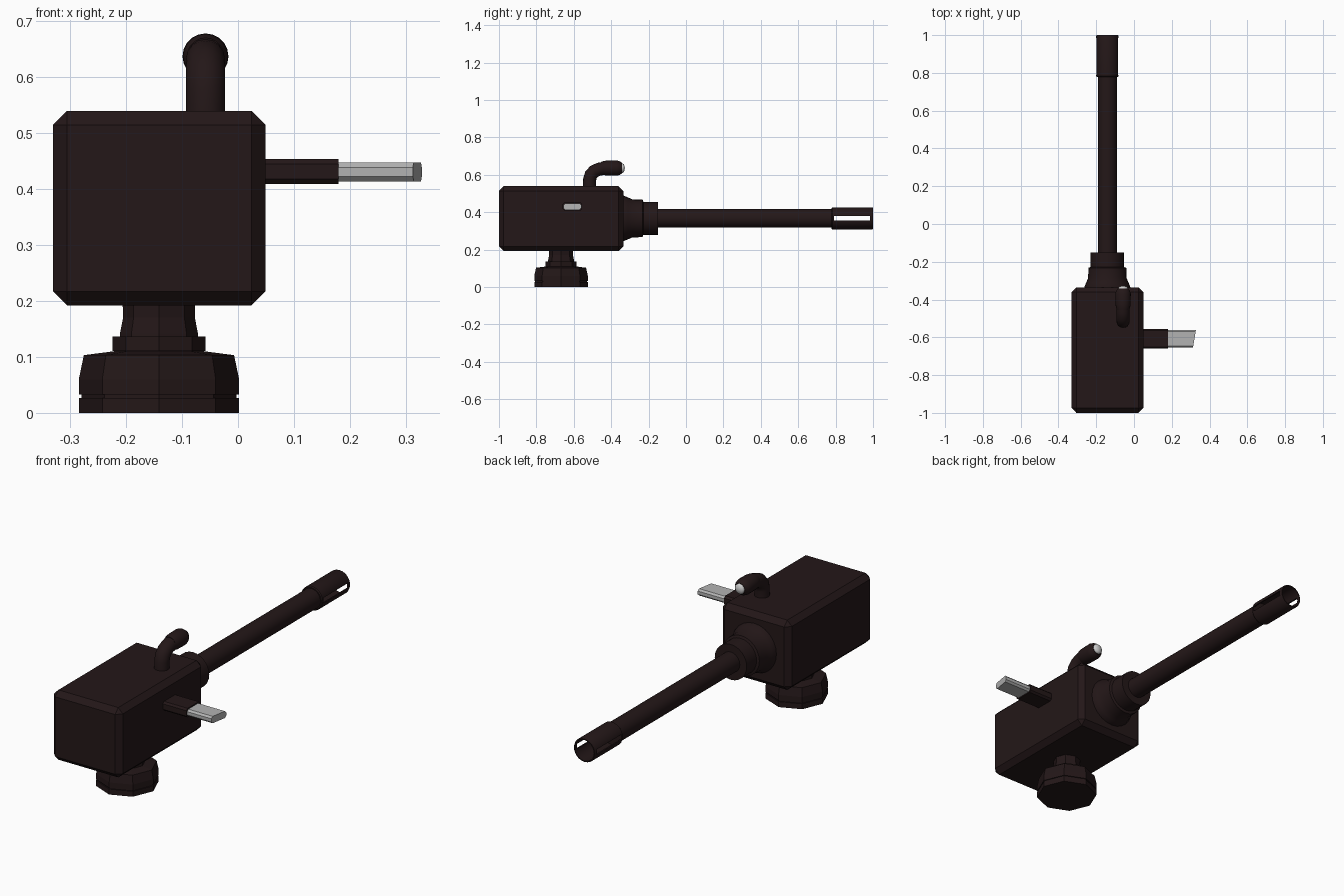
import bpy, bmesh, math
from mathutils import Vector, Matrix

if "Cube" in bpy.data.objects:
    bpy.data.objects.remove(bpy.data.objects["Cube"])

CX, CZ = -0.141, 0.367   # shared centre of body and barrel


def material(name, rgb):
    m = bpy.data.materials.new(name)
    m.diffuse_color = (*rgb, 1)
    m.use_nodes = True
    m.node_tree.nodes["Principled BSDF"].inputs["Base Color"].default_value = m.diffuse_color
    return m


DARK = material("dark_paint", (0.017, 0.0085, 0.009))


def finish(name, bm, mat=DARK, angle=None):
    bmesh.ops.recalc_face_normals(bm, faces=bm.faces)
    me = bpy.data.meshes.new(name)
    bm.to_mesh(me)
    bm.free()
    ob = bpy.data.objects.new(name, me)
    bpy.context.collection.objects.link(ob)
    if mat:
        me.materials.append(mat)
    if angle:
        bpy.ops.object.select_all(action='DESELECT')
        ob.select_set(True)
        bpy.context.view_layer.objects.active = ob
        bpy.ops.object.shade_smooth_by_angle(angle=math.radians(angle))
    return ob


def box(name, lo, hi, mat=DARK):
    lo, hi = Vector(lo), Vector(hi)
    bm = bmesh.new()
    bmesh.ops.create_cube(bm, size=1, matrix=Matrix.Translation((lo + hi) / 2) @ Matrix.Diagonal((*(hi - lo), 1)))
    return finish(name, bm, mat)


def lathe(name, profile, sides, origin, along_y=False, mat=DARK, angle=None):
    """Revolve (radius, height) pairs; radius 0 closes an end."""
    bm = bmesh.new()
    rings = []
    for r, h in profile:
        n = 1 if r == 0 else sides
        ring = []
        for i in range(n):
            a = 2 * math.pi * i / sides
            u, v = r * math.cos(a), r * math.sin(a)
            p = (u, h, v) if along_y else (u, v, h)
            ring.append(bm.verts.new(Vector(origin) + Vector(p)))
        rings.append(ring)
    for a, b in zip(rings, rings[1:]):
        for i in range(sides):
            j = (i + 1) % sides
            quad = [a[i % len(a)], a[j % len(a)], b[j % len(b)], b[i % len(b)]]
            bm.faces.new(list(dict.fromkeys(quad)))
    return finish(name, bm, mat, angle)


def flat_bar(name, x0, x1, y0, y1, z0, z1, chamfer, skew=0, mat=DARK):
    """Bar along x with chamfered long edges and an optional slanted tip."""
    c = chamfer
    section = [(y0 + c, z0), (y1 - c, z0), (y1, z0 + c), (y1, z1 - c),
               (y1 - c, z1), (y0 + c, z1), (y0, z1 - c), (y0, z0 + c)]
    bm = bmesh.new()
    a = [bm.verts.new((x0, y, z)) for y, z in section]
    b = [bm.verts.new((x1 - skew * (y1 - y) / (y1 - y0), y, z)) for y, z in section]
    for i in range(8):
        j = (i + 1) % 8
        bm.faces.new((a[i], a[j], b[j], b[i]))
    bm.faces.new(a)
    bm.faces.new(b)
    return finish(name, bm, mat)


# Chamfered body
body = box("body", (-0.33, -1.0, 0.192), (0.049, -0.335, 0.539))
bev = body.modifiers.new("chamfer", 'BEVEL')
bev.width, bev.segments = 0.025, 1

# Faceted foot with groove, collar and neck
lathe("foot_knob", [(0, 0), (0.143, 0), (0.143, 0.027), (0.138, 0.027), (0.138, 0.033),
                    (0.143, 0.033), (0.143, 0.06), (0.134, 0.103), (0.08, 0.11),
                    (0.083, 0.11), (0.083, 0.136), (0.07, 0.136), (0.0695, 0.142),
                    (0.064, 0.17), (0.065, 0.20), (0, 0.20)], 8, (CX, -0.668, 0))

# Barrel collar, barrel and hollow slotted tip
axis = (CX, 0, CZ)
lathe("barrel_collar", [(0, -0.345), (0.122, -0.345), (0.122, -0.335), (0.112, -0.31), (0.102, -0.287),
                        (0.1, -0.232), (0.088, -0.228), (0.088, -0.15), (0, -0.15)],
      24, axis, True, angle=30)
lathe("barrel", [(0, -0.16), (0.05, -0.16), (0.05, 0.785), (0, 0.785)], 24, axis, True, angle=30)
tip = lathe("barrel_tip", [(0, 0.778), (0.055, 0.778), (0.059, 0.783), (0.059, 0.995), (0.057, 1.0),
                           (0.052, 1.0), (0.052, 0.787), (0, 0.787)], 24, axis, True, angle=30)
cutter = box("slot_cutter", (CX - 0.1, 0.79, 0.355), (CX + 0.1, 0.985, 0.381), None)
cutter.hide_render = True
cutter.hide_viewport = True
cut = tip.modifiers.new("slots", 'BOOLEAN')
cut.operation, cut.object, cut.solver = 'DIFFERENCE', cutter, 'EXACT'

# Side lever: dark sleeve and bare metal blade with slanted end
flat_bar("lever_sleeve", 0.04, 0.179, -0.66, -0.555, 0.408, 0.453, 0.009)
flat_bar("lever_blade", 0.17, 0.328, -0.655, -0.56, 0.413, 0.447, 0.009, 0.016,
         material("bare_metal", (0.45, 0.45, 0.45)))

# Bent stalk on top, swept as a curve
cu = bpy.data.curves.new("bent_stalk", 'CURVE')
cu.dimensions, cu.bevel_depth, cu.bevel_resolution, cu.use_fill_caps = '3D', 0.035, 6, True
path = [(-0.515, 0.53), (-0.515, 0.575), (-0.508, 0.6), (-0.491, 0.619), (-0.465, 0.63), (-0.43, 0.635)]
sp = cu.splines.new('POLY')
sp.points.add(len(path) - 1)
for p, (y, z) in zip(sp.points, path):
    p.co = (-0.058, y, z, 1)
sp.use_smooth = True
stalk = bpy.data.objects.new("bent_stalk", cu)
bpy.context.collection.objects.link(stalk)
cu.materials.append(DARK)

# Rounded stalk head and its pale end lens
head = (-0.058, 0, 0.636)
lathe("stalk_head", [(0, -0.455), (0.033, -0.455), (0.037, -0.442), (0.04, -0.425), (0.041, -0.37),
                     (0.037, -0.355), (0.027, -0.341), (0, -0.341)], 20, head, True, angle=40)
lathe("stalk_lens", [(0, -0.345), (0.025, -0.345), (0.025, -0.338), (0.019, -0.331), (0, -0.327)],
      20, head, True, mat=material("pale_lens", (0.75, 0.75, 0.75)), angle=60)
